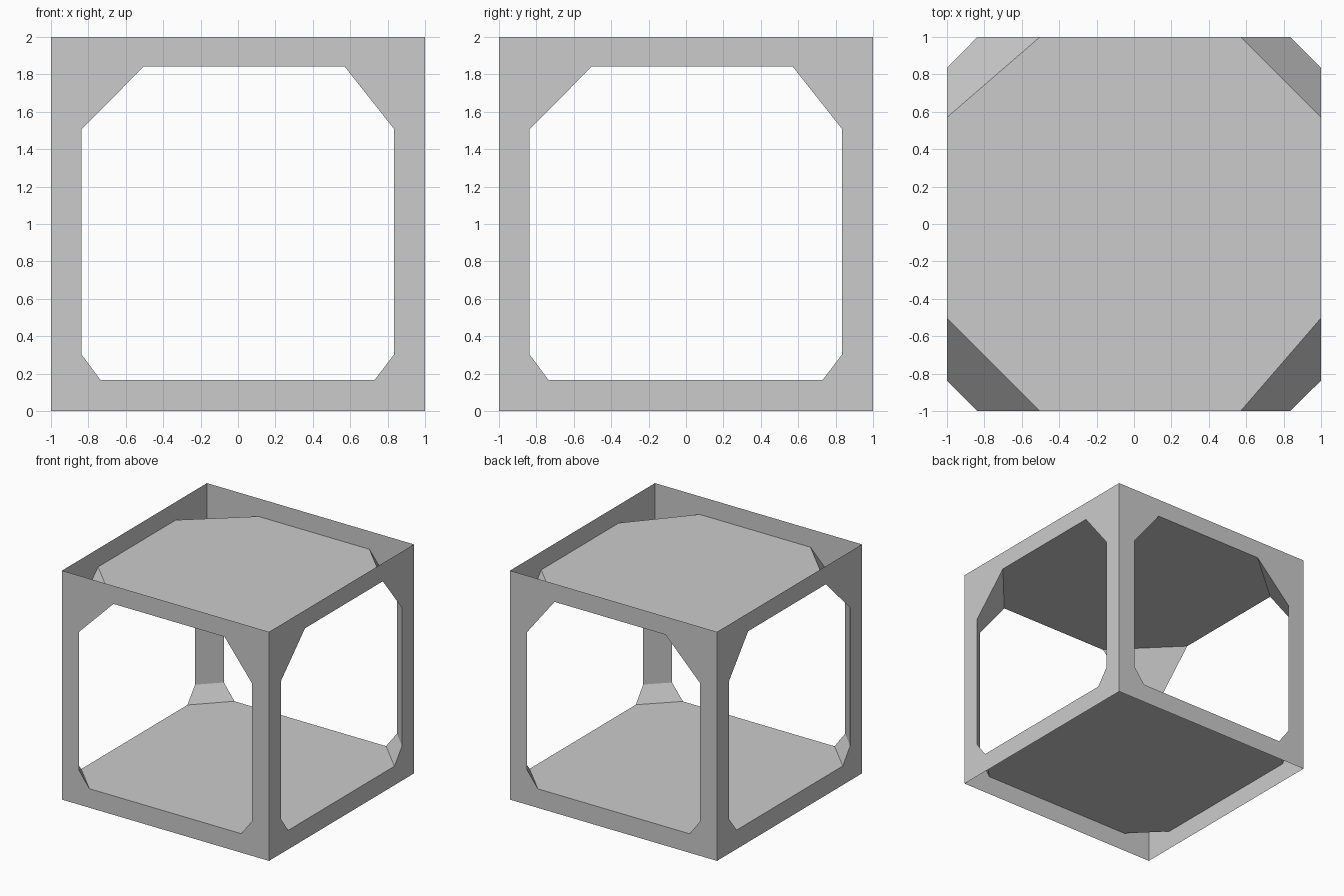
import bpy, bmesh

if "Cube" in bpy.data.objects:
    bpy.data.objects.remove(bpy.data.objects["Cube"])

# Window profile per side: sign -> (height, offset along wall), top to bottom
PROFILE = {
    -1: [(1.842, -0.503), (1.507, -0.837), (0.303, -0.837), (0.166, -0.735)],
    1: [(1.842, 0.57), (1.507, 0.835), (0.303, 0.835), (0.166, 0.73)],
}


def make_object(name, faces):
    bm = bmesh.new()
    for face in faces:
        bm.faces.new([bm.verts.new(p) for p in face])
    bmesh.ops.remove_doubles(bm, verts=bm.verts, dist=0.0001)
    mesh = bpy.data.meshes.new(name)
    bm.to_mesh(mesh)
    bm.free()
    obj = bpy.data.objects.new(name, mesh)
    bpy.context.collection.objects.link(obj)
    return obj


def wall_faces(place):
    """Square frame around the chamfered window, mapped by place(u, z)."""
    left, right = PROFILE[-1], PROFILE[1]
    faces = []
    for row, z in ((0, 2), (3, 0)):
        faces.append([(-1, z), (1, z), right[row][::-1], left[row][::-1]])
    for s, side in PROFILE.items():
        p = [q[::-1] for q in side]
        faces.append([(s, 2), p[0], p[1]])
        faces.append([(s, 2), p[1], p[2], (s, 0)])
        faces.append([(s, 0), p[2], p[3]])
    return [[place(u, z) for u, z in f] for f in faces]


# Four thin outer walls with windows
make_object("front_wall", wall_faces(lambda u, z: (u, -1, z)))
make_object("back_wall", wall_faces(lambda u, z: (u, 1, z)))
make_object("left_wall", wall_faces(lambda u, z: (-1, u, z)))
make_object("right_wall", wall_faces(lambda u, z: (1, u, z)))

# Recessed top and bottom panels
for name, row in (("top_panel", 0), ("bottom_panel", 3)):
    z, a = PROFILE[-1][row]
    b = PROFILE[1][row][1]
    outline = [(a, -1), (b, -1), (1, a), (1, b), (b, 1), (a, 1), (-1, b), (-1, a)]
    make_object(name, [[(x, y, z) for x, y in outline]])

# Diagonal inner faces of the four corner posts, with flared ends
for sx, x_name in ((-1, "left"), (1, "right")):
    for sy, y_name in ((-1, "front"), (1, "back")):
        rows = [((px[1], sy, px[0]), (sx, py[1], py[0]))
                for px, py in zip(PROFILE[sx], PROFILE[sy])]
        strip = [[a[0], a[1], b[1], b[0]] for a, b in zip(rows, rows[1:])]
        make_object(f"{y_name}_{x_name}_corner_post", strip)
